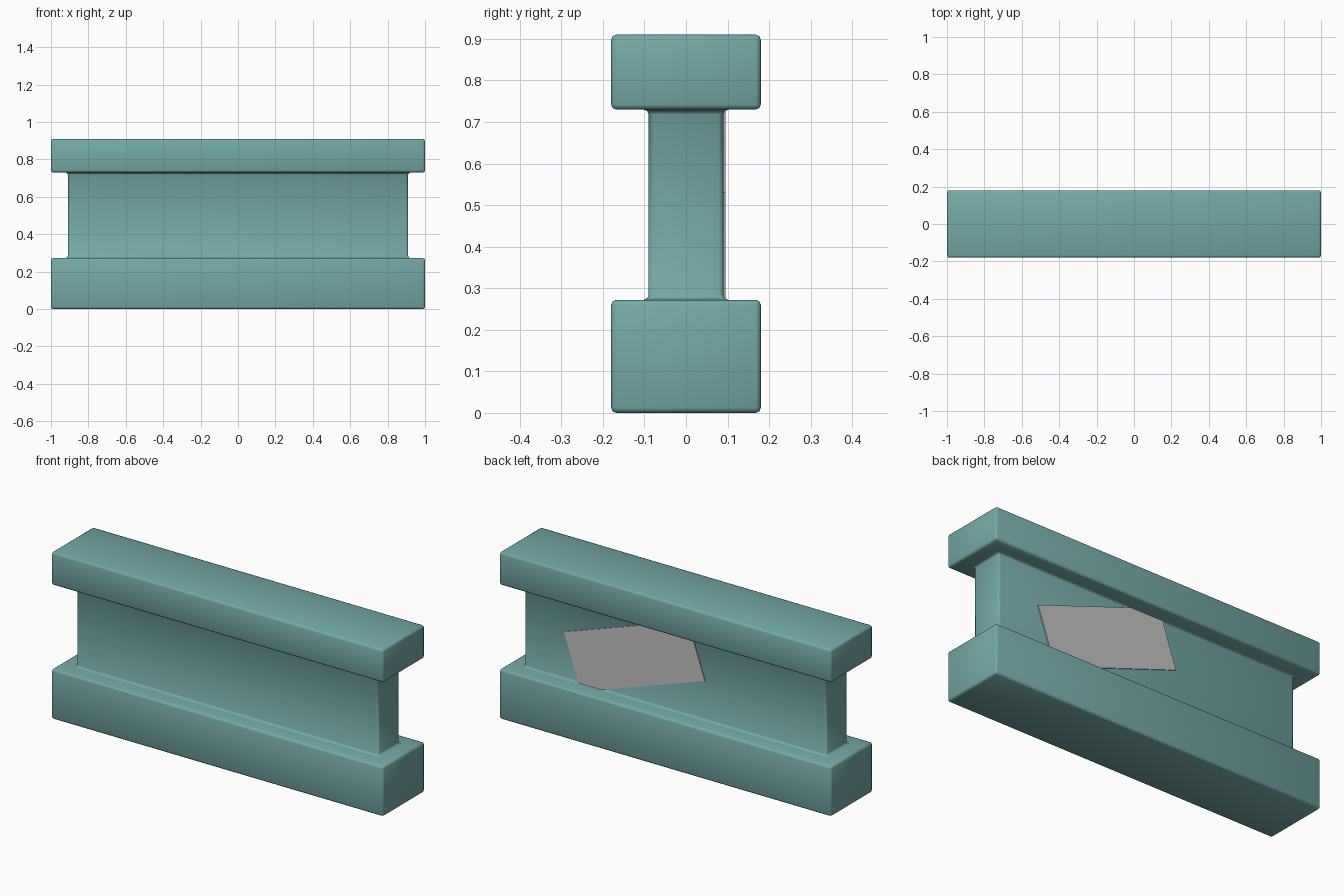
import bpy, bmesh, math
from mathutils import Matrix

if "Cube" in bpy.data.objects:
    bpy.data.objects.remove(bpy.data.objects["Cube"])


def material(name, rgb):
    m = bpy.data.materials.new(name)
    m.diffuse_color = (*rgb, 1)
    m.use_nodes = True
    m.node_tree.nodes["Principled BSDF"].inputs["Base Color"].default_value = m.diffuse_color
    return m


def make_object(name, bm, mat):
    me = bpy.data.meshes.new(name)
    bm.to_mesh(me)
    bm.free()
    me.materials.append(mat)
    ob = bpy.data.objects.new(name, me)
    bpy.context.collection.objects.link(ob)
    return ob


teal = material("muted teal", (0.174, 0.402, 0.386))
grey = material("plain grey", (0.55, 0.55, 0.55))

# Beam body: stacked rectangular rings (half x, half y, z) bridged into one shell
rings = [(1, .18, 0), (1, .18, .272), (.91, .09, .272),
         (.91, .09, .73), (1, .18, .73), (1, .18, .91)]
bm = bmesh.new()
loops = [[bm.verts.new((sx * x, sy * y, z))
          for sx, sy in ((-1, -1), (1, -1), (1, 1), (-1, 1))] for x, y, z in rings]
for a, b in zip(loops, loops[1:]):
    for i in range(4):
        j = (i + 1) % 4
        bm.faces.new((a[i], a[j], b[j], b[i]))
bm.faces.new(reversed(loops[0]))
bm.faces.new(loops[-1])
for f in bm.faces:
    f.smooth = True
body = make_object("beam_body", bm, teal)

# Soft rounded edges and small fillets where the web meets the flanges
bev = body.modifiers.new("rounded_edges", 'BEVEL')
bev.width = 0.012
bev.segments = 2
bev.limit_method = 'ANGLE'

# Tilted grey panel on the back of the web, its corners tucked into the flanges
bm = bmesh.new()
bmesh.ops.create_cube(bm, size=1)
bmesh.ops.scale(bm, vec=(.79, .006, .315), verts=bm.verts)
bmesh.ops.transform(bm, verts=bm.verts,
                    matrix=Matrix.Translation((.245, .092, .51))
                    @ Matrix.Rotation(math.radians(19), 4, 'Y'))
make_object("back_panel", bm, grey)
